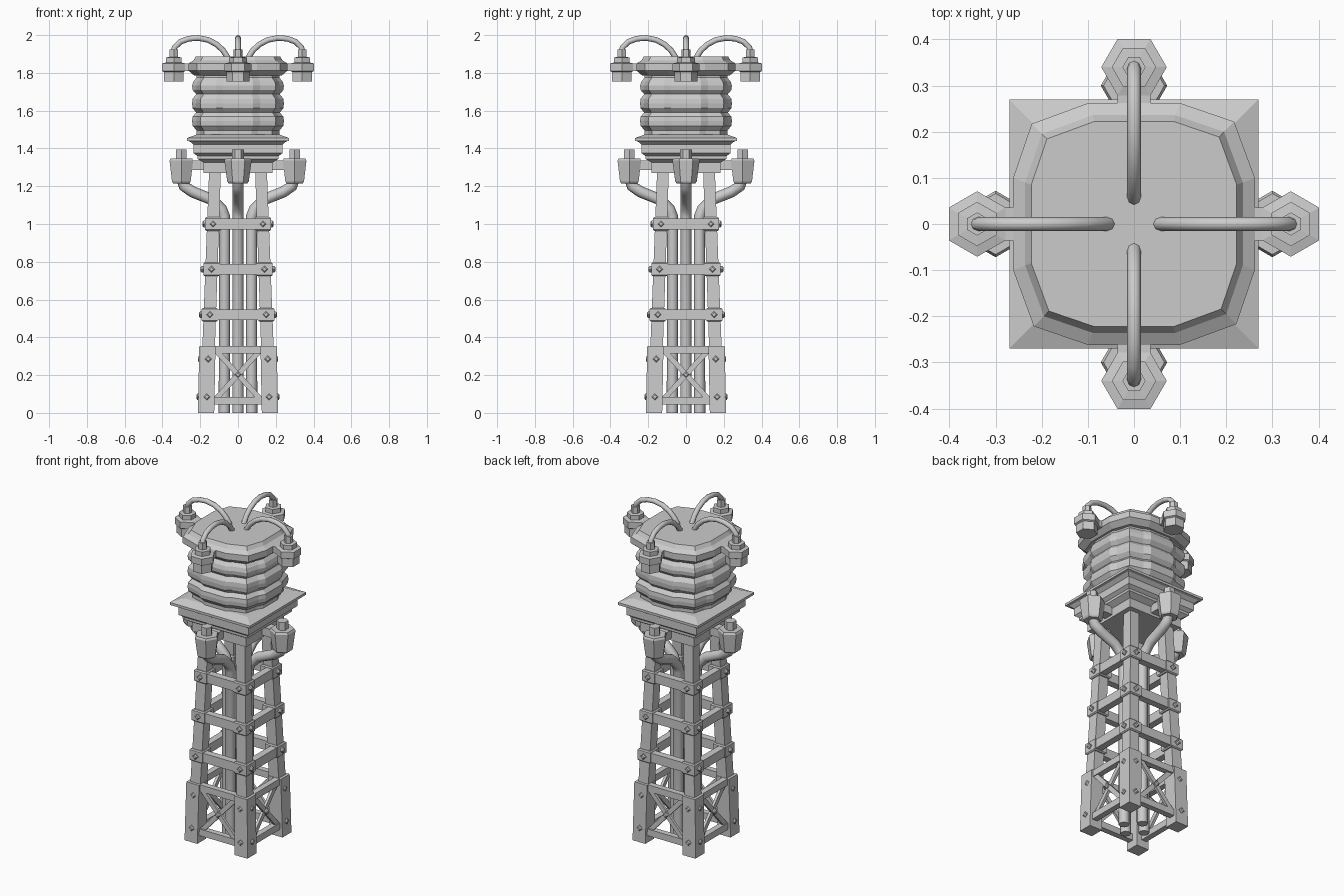
import bpy
from math import sin, cos, pi, atan2, hypot

if "Cube" in bpy.data.objects:
    bpy.data.objects.remove(bpy.data.objects["Cube"])


def loft(name, rings, turn=0):
    """Skin equal-length rings of (x, y, z) points, cap both ends, turn by quarter turns."""
    n = len(rings[0])
    verts = [p for r in rings for p in r]
    faces = [(i * n + j, i * n + (j + 1) % n, (i + 1) * n + (j + 1) % n, (i + 1) * n + j)
             for i in range(len(rings) - 1) for j in range(n)]
    faces += [tuple(range(n))[::-1], tuple(range((len(rings) - 1) * n, len(rings) * n))]
    me = bpy.data.meshes.new(name)
    me.from_pydata(verts, [], faces)
    ob = bpy.data.objects.new(name, me)
    ob.rotation_euler[2] = turn * pi / 2
    bpy.context.collection.objects.link(ob)
    return ob


def square(c, h, z):
    return [(c[0] - h, c[1] - h, z), (c[0] + h, c[1] - h, z),
            (c[0] + h, c[1] + h, z), (c[0] - h, c[1] + h, z)]


def hexagon(x, r, z):
    return [(x + r * cos(pi / 6 + i * pi / 3), r * sin(pi / 6 + i * pi / 3), z) for i in range(6)]


def box(name, lo, hi, turn=0):
    return loft(name, [[(lo[0], lo[1], z), (hi[0], lo[1], z), (hi[0], hi[1], z), (lo[0], hi[1], z)]
                       for z in (lo[2], hi[2])], turn)


def tube(name, pts, r, turn):
    cu = bpy.data.curves.new(name, 'CURVE')
    cu.dimensions = '3D'
    cu.bevel_depth, cu.bevel_resolution, cu.use_fill_caps = r, 2, True
    sp = cu.splines.new('POLY')
    sp.points.add(len(pts) - 1)
    for p, (x, z) in zip(sp.points, pts):
        p.co = (x, 0, z, 1)
    ob = bpy.data.objects.new(name, cu)
    ob.rotation_euler[2] = turn * pi / 2
    bpy.context.collection.objects.link(ob)


def bolt(name, x, y, z, turn, r=0.018):
    """Diamond bolt head standing out of a front (-y) surface at depth y."""
    loft(name, [[(x + s * cos(i * pi / 2), yy, z + s * sin(i * pi / 2)) for i in range(4)]
                for s, yy in ((r, y + 0.01), (r, y - 0.008), (r * 0.6, y - 0.014))], turn)


def leg_c(z):
    return 0.168 - 0.036 * z


def four_fold(seg):
    """Repeat the points of one face around the four sides."""
    out = []
    for k in range(4):
        c, s = round(cos(k * pi / 2)), round(sin(k * pi / 2))
        out += [(x * c - y * s, x * s + y * c) for x, y in seg]
    return out


levels = (0.52, 0.76, 1.0)
for k in range(4):
    # Leg, foot sleeve and clamps
    loft("leg", [square((leg_c(z),) * 2, h, z) for z, h in ((0.02, 0.034), (1.28, 0.031))], k)
    loft("foot_sleeve", [square((c, c), h, z)
                         for c, h, z in ((0.169, 0.043, 0), (0.162, 0.043, 0.355))], k)
    for z in levels:
        c = leg_c(z)
        loft("clamp", [square((c, c), h, z + d) for h, d in
                       ((0.037, -0.036), (0.043, -0.03), (0.043, 0.03), (0.037, 0.036))], k)
        box("cross_beam", (-c, -c - 0.037, z - 0.028), (c, -c + 0.005, z + 0.028), k)
        for s in (-1, 1):
            bolt("clamp_bolt", s * c, -c - 0.043, z, k)
    for z in (0.085, 0.285):
        for s in (-1, 1):
            bolt("foot_bolt", s * leg_c(z), -leg_c(z) - 0.041, z, k)

    # Base rails and X brace
    for z in (0.065, 0.335):
        box("base_rail", (-0.14, -0.195, z - 0.02), (0.14, -0.16, z + 0.02), k)
    for s, y in ((-1, -0.182), (1, -0.176)):
        a, b = (-s * 0.13, 0.06), (s * 0.13, 0.345)
        L = hypot(b[0] - a[0], b[1] - a[1])
        nx, nz = -(b[1] - a[1]) / L * 0.014, (b[0] - a[0]) / L * 0.014
        loft("diagonal_brace", [[(p[0] + nx, y - 0.008, p[1] + nz), (p[0] - nx, y - 0.008, p[1] - nz),
                                 (p[0] - nx, y + 0.008, p[1] - nz), (p[0] + nx, y + 0.008, p[1] + nz)]
                                for p in (a, b)], k)
    bolt("brace_bolt", 0, -0.19, 0.203, k)

    # Riser pipe bending out to the lower cup
    tube("riser_pipe", [(0.072, 0.0), (0.072, 1.04), (0.088, 1.08), (0.14, 1.13), (0.24, 1.17),
                        (0.285, 1.2), (0.3, 1.25)], 0.03, k)
    loft("lower_cup", [hexagon(0.3, r, z) for r, z in
                       ((0.05, 1.215), (0.057, 1.225), (0.072, 1.335), (0.066, 1.347), (0.032, 1.347),
                        (0.032, 1.395))], k)
    box("lower_bracket", (0.17, -0.03, 1.285), (0.26, 0.03, 1.335), k)

    # Upper insulator with bracket and wire
    loft("upper_insulator", [hexagon(0.34, r, z) for r, z in
                             ((0.06, 1.755), (0.06, 1.805), (0.071, 1.81), (0.071, 1.85), (0.048, 1.855),
                              (0.048, 1.882), (0.025, 1.884), (0.025, 1.925))], k)
    box("upper_bracket", (0.21, -0.036, 1.81), (0.3, 0.036, 1.85), k)
    tube("arched_wire", [(0.345, 1.9), (0.335, 1.935), (0.305, 1.965), (0.26, 1.981), (0.21, 1.985),
                         (0.16, 1.975), (0.115, 1.952), (0.08, 1.92), (0.057, 1.885), (0.05, 1.87)],
         0.015, k)

# Stepped square pedestal with sloped plate
loft("pedestal", [square((0, 0), h, z) for h, z in
                  ((0.182, 1.27), (0.182, 1.325), (0.215, 1.345), (0.215, 1.36), (0.235, 1.375),
                   (0.235, 1.42), (0.255, 1.437), (0.27, 1.44), (0.27, 1.455), (0.215, 1.475))])

# Corrugated tank with pinched lobes
lobes = four_fold([(-0.08, -1 * 0.243), (0.08, -0.243), (0.118, -0.222), (0.2, -0.2), (0.222, -0.118)])
loft("ribbed_tank", [[(x * s, y * s, z) for x, y in lobes] for s, z in
                     ((0.9, 1.46), (0.9, 1.495), (0.99, 1.52), (1, 1.545), (0.99, 1.568), (0.91, 1.59),
                      (0.99, 1.613), (1, 1.638), (0.99, 1.663), (0.91, 1.687), (0.99, 1.71), (1, 1.732),
                      (0.97, 1.755), (0.9, 1.775), (0.9, 1.82))])

# Twelve-sided cap
rim = four_fold([(-0.1, -0.262), (0.1, -0.262), (0.222, -0.217)])
loft("tank_cap", [[(x * s, y * s, z) for x, y in rim] for s, z in
                  ((0.88, 1.785), (1, 1.812), (1, 1.85), (0.9, 1.866), (0.85, 1.888))])
